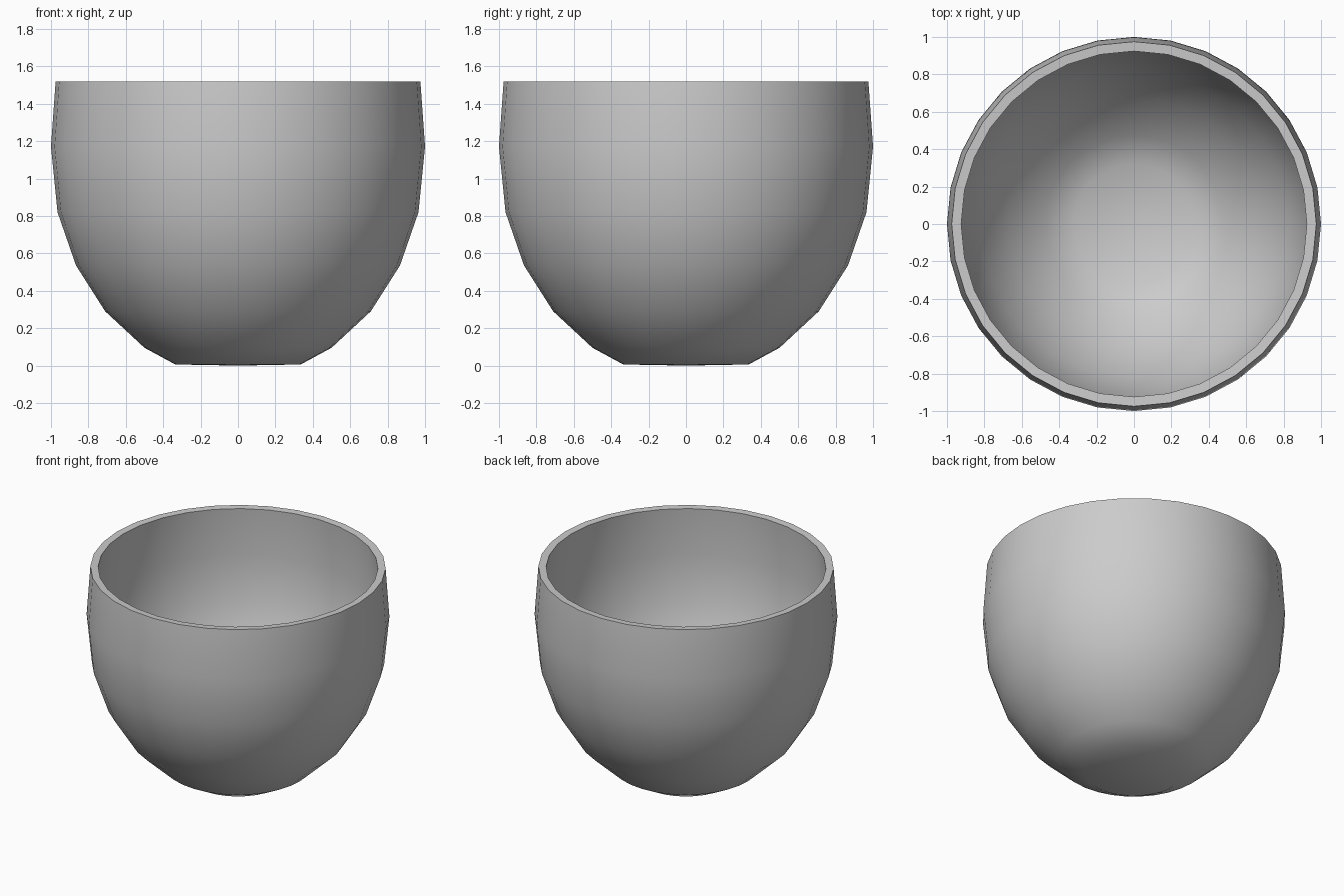
import bpy, bmesh
from math import cos, sin, tau

if "Cube" in bpy.data.objects:
    bpy.data.objects.remove(bpy.data.objects["Cube"])

SIDES = 32
# Closed wall section (radius, height): outside upwards, then inside downwards
outer = [(0.335, 0.006), (0.5, 0.095), (0.71, 0.29), (0.866, 0.535),
         (0.965, 0.82), (1.0, 1.17), (0.975, 1.52)]
inner = [(0.924, 1.517), (0.949, 1.17), (0.916, 0.832), (0.821, 0.559),
         (0.673, 0.326), (0.474, 0.139), (0.322, 0.056)]

bm = bmesh.new()


def ring(r, z):
    return [bm.verts.new((r * cos(tau * i / SIDES), r * sin(tau * i / SIDES), z))
            for i in range(SIDES)]


# Lathe the wall
rings = [ring(r, z) for r, z in outer + inner]
for a, b in zip(rings, rings[1:]):
    for i in range(SIDES):
        j = (i + 1) % SIDES
        bm.faces.new((a[i], a[j], b[j], b[i]))

# Close the underside and the inner floor
under = bm.verts.new((0, 0, 0))
floor = bm.verts.new((0, 0, 0.05))
for i in range(SIDES):
    j = (i + 1) % SIDES
    bm.faces.new((under, rings[0][j], rings[0][i]))
    bm.faces.new((floor, rings[-1][i], rings[-1][j]))
bmesh.ops.recalc_face_normals(bm, faces=bm.faces)

mesh = bpy.data.meshes.new("cup")
bm.to_mesh(mesh)
bm.free()
cup = bpy.data.objects.new("cup", mesh)
bpy.context.collection.objects.link(cup)

# Smooth walls with a crisp rim
bpy.context.view_layer.objects.active = cup
cup.select_set(True)
bpy.ops.object.shade_smooth_by_angle(angle=0.6)
